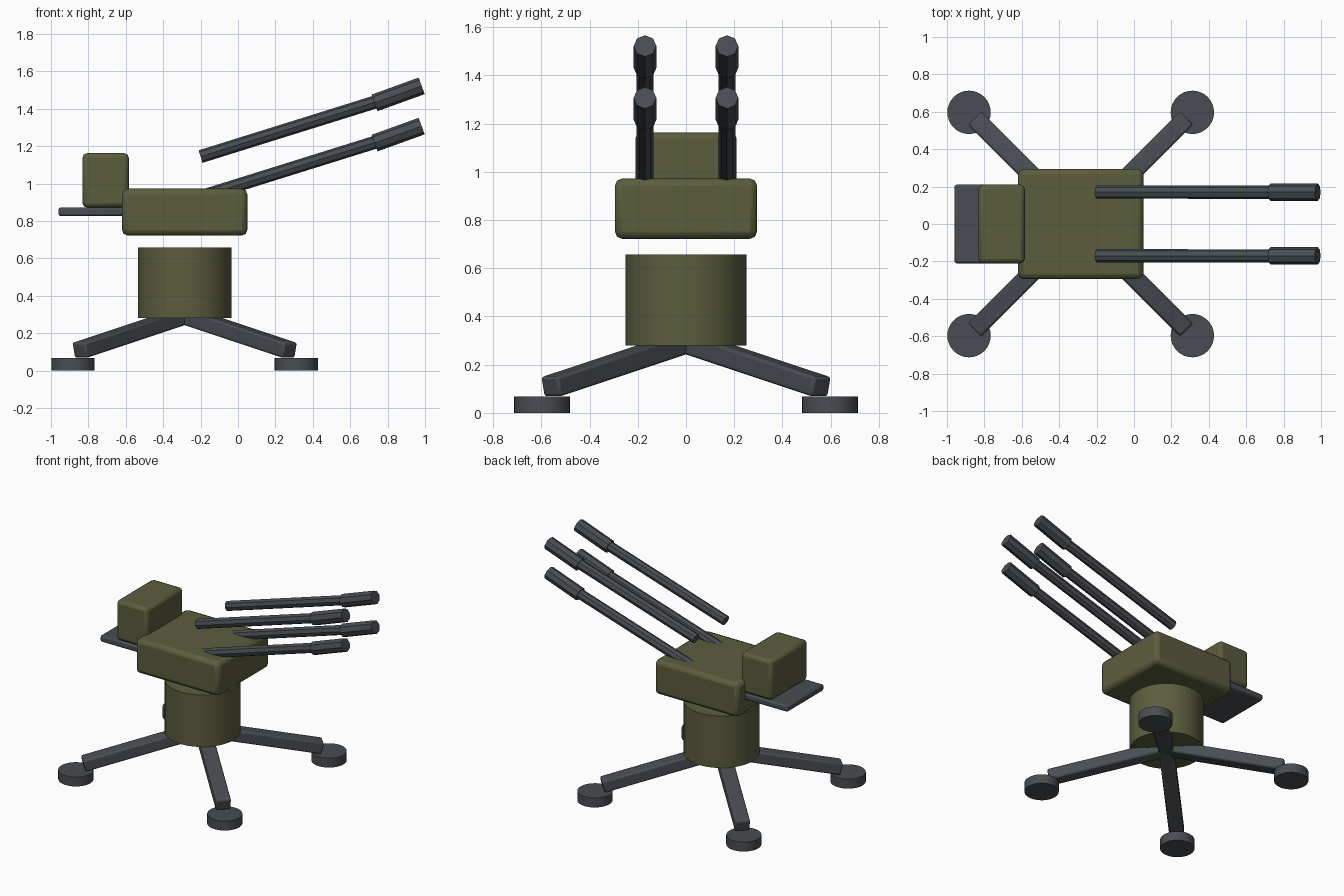
import bpy
from math import radians, pi, cos, sin, atan2
from mathutils import Vector, Matrix

if "Cube" in bpy.data.objects:
    bpy.data.objects.remove(bpy.data.objects["Cube"], do_unlink=True)

CX = -0.285  # mount axis


def material(name, rgb):
    m = bpy.data.materials.new(name)
    m.use_nodes = True
    m.diffuse_color = (*rgb, 1)
    bsdf = m.node_tree.nodes["Principled BSDF"]
    bsdf.inputs["Base Color"].default_value = (*rgb, 1)
    bsdf.inputs["Roughness"].default_value = 0.7
    return m


olive = material("olive_green", (0.105, 0.11, 0.047))
steel = material("gunmetal_grey", (0.066, 0.073, 0.083))


def finish(name, mat, bevel=0):
    ob = bpy.context.object
    ob.name = name
    ob.data.materials.append(mat)
    bpy.ops.object.transform_apply(location=False, rotation=False, scale=True)
    if bevel:
        mod = ob.modifiers.new("Bevel", "BEVEL")
        mod.width = bevel
        mod.segments = 2
    bpy.ops.object.shade_smooth_by_angle(angle=radians(30))
    return ob


def box(name, lo, hi, mat, bevel):
    lo, hi = Vector(lo), Vector(hi)
    bpy.ops.mesh.primitive_cube_add(size=1, location=(lo + hi) / 2)
    bpy.context.object.scale = hi - lo
    return finish(name, mat, bevel)


def rod(name, a, b, radius, sides, mat):
    a, b = Vector(a), Vector(b)
    rot = (b - a).to_track_quat("Z", "Y").to_euler()
    bpy.ops.mesh.primitive_cylinder_add(vertices=sides, radius=radius, depth=(b - a).length,
                                        location=(a + b) / 2, rotation=rot)
    return finish(name, mat)


# Pedestal
rod("pedestal", (CX, 0, 0.28), (CX, 0, 0.657), 0.25, 32, olive)

# Splayed legs with round feet
for sx, side in ((1, "front"), (-1, "rear")):
    for sy, hand in ((1, "left"), (-1, "right")):
        yaw = atan2(sy, sx)
        out = Vector((cos(yaw), sin(yaw), 0))
        hub = Vector((CX, 0, 0.295))
        end = Vector((CX, 0, 0.108)) + out * 0.795
        bpy.ops.mesh.primitive_cube_add(size=1, location=(hub + end) / 2)
        leg = bpy.context.object
        leg.rotation_euler = (0, atan2(hub.z - end.z, 0.795), yaw)
        leg.scale = ((end - hub).length, 0.1, 0.085)
        finish(f"{side}_{hand}_leg", steel, 0.012)
        fx, fy = CX + sx * 0.597, sy * 0.597
        rod(f"{side}_{hand}_foot", (fx, fy, 0), (fx, fy, 0.068), 0.116, 32, steel)

# Gun housing, seat and backrest
box("housing", (-0.62, -0.295, 0.722), (0.05, 0.295, 0.972), olive, 0.03)
box("seat", (-0.96, -0.21, 0.826), (-0.585, 0.21, 0.872), steel, 0.012)
box("backrest", (-0.832, -0.21, 0.872), (-0.584, 0.21, 1.162), olive, 0.024)

# Four barrels with thicker muzzles
for dz, row in ((0, "upper"), (-0.215, "lower")):
    for sy, hand in ((1, "left"), (-1, "right")):
        y = sy * 0.17
        rod(f"{row}_{hand}_barrel", (-0.2, y, 1.144 + dz), (0.78, y, 1.45 + dz), 0.035, 8, steel)
        rod(f"{row}_{hand}_muzzle", (0.73, y, 1.431 + dz), (0.982, y, 1.522 + dz), 0.047, 8, steel)
